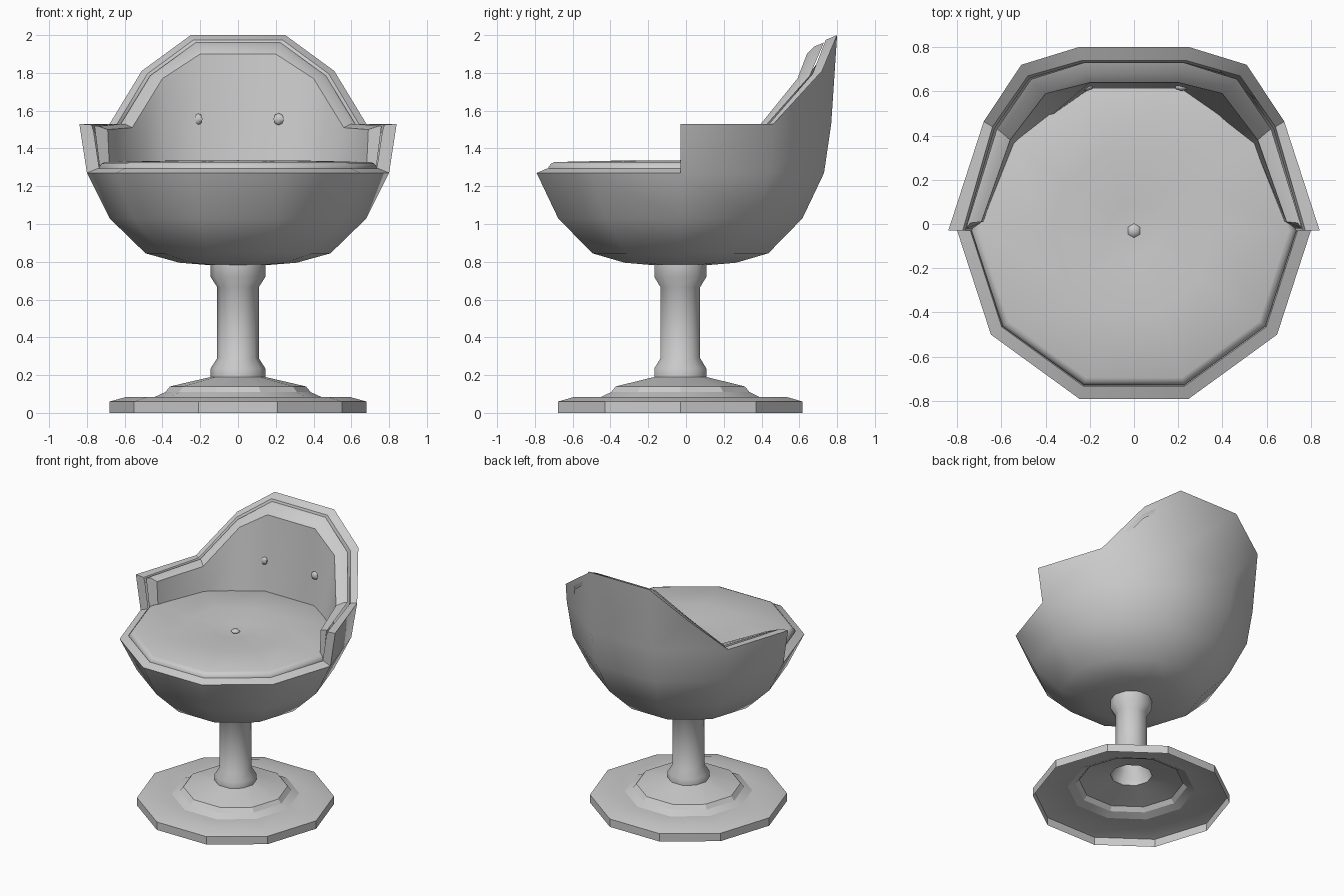
import bpy, bmesh
from math import sin, cos, pi, radians

if "Cube" in bpy.data.objects:
    bpy.data.objects.remove(bpy.data.objects["Cube"])

CY = -0.03   # centre of all turned parts
N = 10       # sides of the turned parts


def ring(r, z):
    return [(r * cos(2 * pi * i / N), CY + r * sin(2 * pi * i / N), z) for i in range(N)]


def finish(name, bm, angle=40):
    bmesh.ops.recalc_face_normals(bm, faces=bm.faces)
    me = bpy.data.meshes.new(name)
    bm.to_mesh(me)
    bm.free()
    ob = bpy.data.objects.new(name, me)
    bpy.context.collection.objects.link(ob)
    bpy.ops.object.select_all(action='DESELECT')
    ob.select_set(True)
    bpy.context.view_layer.objects.active = ob
    bpy.ops.object.shade_smooth_by_angle(angle=radians(angle))
    return ob


def add(bm, pts):
    return [bm.verts.new(p) for p in pts]


def strip(bm, a, b, closed):
    n = len(a)
    for i in range(n if closed else n - 1):
        j = (i + 1) % n
        bm.faces.new((a[i], a[j], b[j], b[i]))


def lathe(bm, profile):
    """Turn (radius, z) points; a radius of 0 closes the form. Returns last ring."""
    prev = None
    for r, z in profile:
        if r == 0:
            tip = bm.verts.new((0, CY, z))
            for i in range(N):
                bm.faces.new((prev[i], prev[(i + 1) % N], tip))
            return prev
        cur = add(bm, ring(r, z))
        if prev:
            strip(bm, prev, cur, True)
        prev = cur
    return prev


def mirrored(half):
    """Right-hand points followed by their mirror images in reverse."""
    return half + [(-x, y, z) for x, y, z in reversed(half)]


# Pedestal foot: open underneath, stepped disc
bm = bmesh.new()
lathe(bm, [(.68, 0), (.68, .06), (.59, .085), (.44, .085), (.385, .11), (.36, .14), (.145, .19)])
finish("pedestal_foot", bm, 20)

# Column with flared collars
bm = bmesh.new()
lathe(bm, [(.145, .19), (.145, .235), (.11, .29), (.11, .665), (.145, .72), (.145, .79)])
finish("column", bm)

# Bowl shell with raised back and stepped rim
bm = bmesh.new()
low = lathe(bm, [(.80, 1.27), (.68, 1.03), (.49, .845), (.31, .795), (0, .77)])
bm.verts.ensure_lookup_table()
low = bm.verts[:N]                       # the ring at rim height
mid = add(bm, ring(.84, 1.53)[:6])       # arm height, back half only
strip(bm, low[:6], mid, False)
P, Q, Q2, P2 = add(bm, mirrored([(.51, .72, 1.81), (.25, .80, 2.0)]))
for f in ((mid[1], mid[2], Q, P), (mid[2], mid[3], Q2, Q), (mid[3], mid[4], P2, Q2)):
    bm.faces.new(f)
rim = [mid[0], mid[1], P, Q, Q2, P2, mid[4], mid[5]] + low[5:] + [low[0]]
back = mirrored([(.775, CY, 1.525), (.64, .44, 1.53), (.48, .67, 1.795), (.235, .74, 1.975)])
front = ring(.74, 1.295)
inner = back + front[5:] + [front[0]]
lip = add(bm, inner)
strip(bm, rim, lip, True)
groove = add(bm, [(x * .985, y * .985, z - .04) for x, y, z in inner])
strip(bm, lip, groove, True)
finish("bowl_shell", bm)

# Seat cushion with soft edge and dimpled centre
bm = bmesh.new()
lathe(bm, [(.735, 1.24), (.735, 1.30), (.72, 1.32), (.70, 1.328), (.38, 1.335), (.12, 1.325), (0, 1.312)])
finish("seat_cushion", bm)

# Wrap-around back cushion
rows = [
    [(.73, -.02, 1.28), (.62, .42, 1.28), (.45, .60, 1.28), (.225, .68, 1.28)],
    [(.76, -.02, 1.52), (.62, .43, 1.53), (.465, .655, 1.785), (.225, .73, 1.96)],
    [(.74, .005, 1.518), (.60, .415, 1.53), (.45, .63, 1.78), (.22, .68, 1.94)],
    [(.69, .01, 1.50), (.56, .38, 1.51), (.40, .59, 1.77), (.20, .64, 1.90)],
    [(.68, .01, 1.28), (.54, .36, 1.28), (.38, .485, 1.28), (.20, .61, 1.28)],
]
bm = bmesh.new()
loops = [add(bm, mirrored(r)) for r in rows]
for a, b in zip(loops[1:], loops[2:]):
    strip(bm, a, b, False)
for end in (0, -1):
    bm.faces.new([l[end] for l in loops])
for v in [v for v in bm.verts if not v.link_faces]:
    bm.verts.remove(v)
finish("back_cushion", bm)

# Tufting buttons
for name, loc in (("seat_button", (0, CY, 1.322)),
                  ("back_button_right", (.215, .62, 1.555)),
                  ("back_button_left", (-.215, .62, 1.555))):
    bm = bmesh.new()
    bmesh.ops.create_uvsphere(bm, u_segments=6, v_segments=4, radius=.032)
    flat = (1, 1, .5) if name.startswith("seat") else (1, .6, 1)
    bmesh.ops.scale(bm, vec=flat, verts=bm.verts)
    finish(name, bm, 60).location = loc
